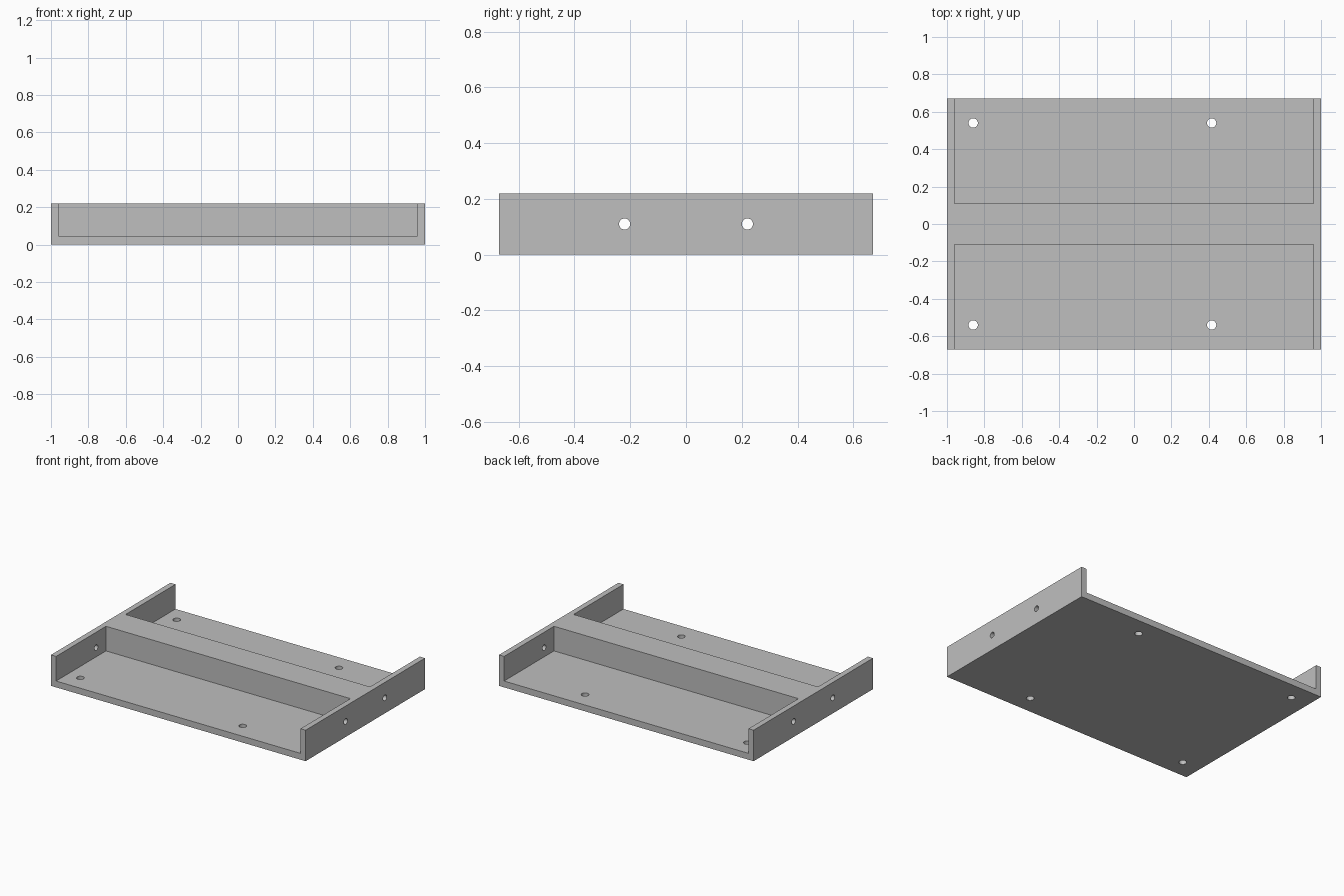
import bpy
import math

cube = bpy.data.objects.get("Cube")
if cube:
    bpy.data.objects.remove(cube, do_unlink=True)

# Overall sizes
HALF_X, HALF_Y, HEIGHT = 1.0, 0.67, 0.22
WALL, FLOOR, BEAM = 0.04, 0.045, 0.11

grey = bpy.data.materials.new("light_grey")
grey.use_nodes = True
colour = (0.52, 0.52, 0.52, 1)
grey.diffuse_color = colour
grey.node_tree.nodes["Principled BSDF"].inputs["Base Color"].default_value = colour


def box(name, low, high):
    centre = [(a + b) / 2 for a, b in zip(low, high)]
    bpy.ops.mesh.primitive_cube_add(size=1, location=centre)
    ob = bpy.context.object
    ob.name = name
    ob.scale = [b - a for a, b in zip(low, high)]
    bpy.ops.object.transform_apply(location=True, rotation=True, scale=True)
    ob.data.materials.append(grey)
    return ob


def drill(name, radius, depth, location, rotation=(0, 0, 0)):
    bpy.ops.mesh.primitive_cylinder_add(vertices=40, radius=radius, depth=depth,
                                        location=location, rotation=rotation)
    ob = bpy.context.object
    ob.name = name
    ob.data.materials.append(grey)
    return ob


def cut(target, cutter):
    cutter.hide_render = True
    mod = target.modifiers.new("cut", "BOOLEAN")
    mod.operation = "DIFFERENCE"
    mod.solver = "EXACT"
    mod.object = cutter
    bpy.context.view_layer.objects.active = target
    bpy.ops.object.modifier_apply(modifier=mod.name)
    bpy.data.objects.remove(cutter, do_unlink=True)


# Solid block that becomes the tray
tray = box("mounting_tray", (-HALF_X, -HALF_Y, 0), (HALF_X, HALF_Y, HEIGHT))

# Two open pockets leave the floor, end walls and central beam
inner = HALF_X - WALL
cut(tray, box("front_pocket", (-inner, -1, FLOOR), (inner, -BEAM, 1)))
cut(tray, box("back_pocket", (-inner, BEAM, FLOOR), (inner, 1, 1)))

for side in (-1, 1):
    # Screw holes through the floor
    for x in (-0.86, 0.415):
        cut(tray, drill("floor_hole", 0.025, 0.2, (x, side * 0.54, 0)))
    # Screw holes through each end wall
    for end in (-1, 1):
        cut(tray, drill("wall_hole", 0.02, 0.2, (end * HALF_X, side * 0.22, HEIGHT / 2),
                        (0, math.pi / 2, 0)))

# Round hole walls, crisp edges
bpy.ops.object.select_all(action="DESELECT")
tray.select_set(True)
bpy.context.view_layer.objects.active = tray
bpy.ops.object.shade_smooth_by_angle(angle=math.radians(30))
